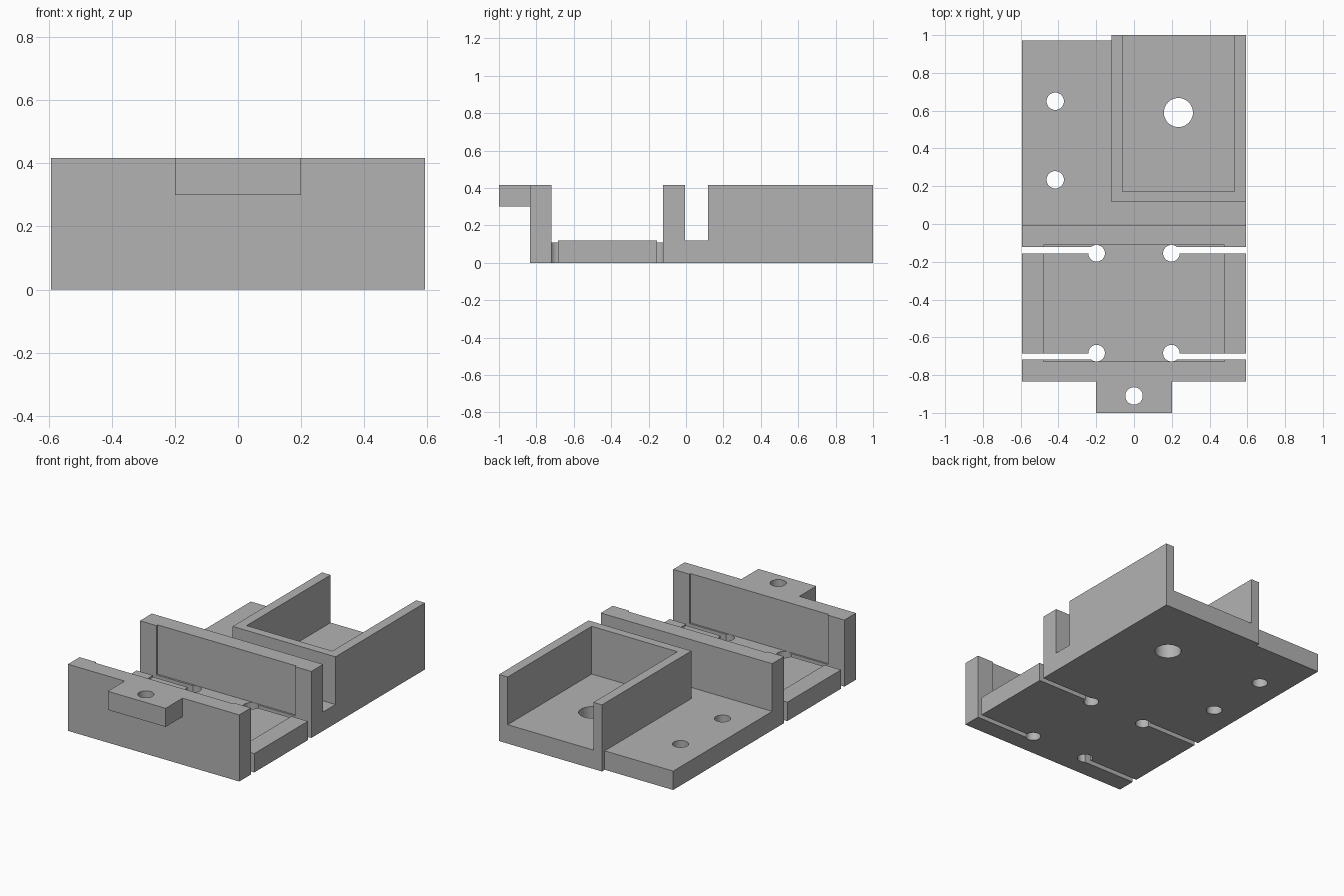
import bpy
import math

cube = bpy.data.objects.get("Cube")
if cube:
    bpy.data.objects.remove(cube, do_unlink=True)

grey = bpy.data.materials.new("plain grey")
grey.use_nodes = True
grey.diffuse_color = (0.45, 0.45, 0.45, 1)
grey.node_tree.nodes["Principled BSDF"].inputs["Base Color"].default_value = (0.45, 0.45, 0.45, 1)

WIDTH, HEIGHT, FLOOR = 0.592, 0.416, 0.118
OUT = 1.3          # cutters run past the block to here
SHELF_EDGE = -0.119


def block(name, x, y, z):
    """Box spanning the given (low, high) ranges."""
    spans = (x, y, z)
    bpy.ops.mesh.primitive_cube_add(size=1, location=[(a + b) / 2 for a, b in spans])
    obj = bpy.context.object
    obj.name = name
    obj.scale = [b - a for a, b in spans]
    bpy.ops.object.transform_apply(location=True, rotation=False, scale=True)
    return obj


def drill(name, x, y, radius):
    """Upright cylinder for a through hole."""
    bpy.ops.mesh.primitive_cylinder_add(vertices=40, radius=radius, depth=2, location=(x, y, 0))
    bpy.context.object.name = name
    return bpy.context.object


# Solid block that all the shapes are milled from
body = block("holder_body", (-WIDTH, WIDTH), (-1, 1), (0, HEIGHT))
cutters = []

# Front mounting tab: clear both sides and underneath
for low, high in ((-OUT, -0.2), (0.2, OUT)):
    cutters.append(block("tab_side_cut", (low, high), (-OUT, -0.833), (-1, 1)))
cutters.append(block("tab_under_cut", (-OUT, OUT), (-OUT, -0.833), (-1, 0.3)))

# Bay between the two upright walls, and its shallow pocket
cutters.append(block("bay_cut", (-OUT, OUT), (-0.718, -0.122), (FLOOR, 1)))
cutters.append(block("pocket_cut", (-0.478, 0.478), (-0.729, -0.11), (0.108, 1)))

# Channel behind the rear wall, low shelf and its shorter end
cutters.append(block("channel_cut", (-OUT, OUT), (-0.005, 0.117), (FLOOR, 1)))
cutters.append(block("shelf_cut", (-OUT, SHELF_EDGE), (0.05, OUT), (FLOOR, 1)))
cutters.append(block("shelf_end_cut", (-OUT, SHELF_EDGE), (0.972, OUT), (-1, 1)))

# Open-backed tray
cutters.append(block("tray_cut", (-0.06, 0.532), (0.171, OUT), (FLOOR, 1)))

# Strap slots with round inner ends
for low, high, centre in ((-0.718, -0.685, -0.684), (-0.155, -0.122, -0.155)):
    for side in (-1, 1):
        x = sorted((side * 0.2, side * OUT))
        cutters.append(block("slot_cut", x, (low, high), (-1, 0.2)))
        cutters.append(drill("slot_end_hole", side * 0.198, centre, 0.044))

# Screw holes
cutters.append(drill("tab_hole", 0, -0.91, 0.046))
cutters.append(drill("tray_hole", 0.235, 0.59, 0.077))
for y in (0.234, 0.65):
    cutters.append(drill("shelf_hole", -0.417, y, 0.046))

# Mill the block, then discard the cutters
bpy.ops.object.select_all(action="DESELECT")
bpy.context.view_layer.objects.active = body
body.select_set(True)
for cutter in cutters:
    cutter.hide_render = True
    mod = body.modifiers.new("cut", "BOOLEAN")
    mod.operation = "DIFFERENCE"
    mod.solver = "EXACT"
    mod.object = cutter
    bpy.ops.object.modifier_apply(modifier=mod.name)
for cutter in cutters:
    bpy.data.objects.remove(cutter, do_unlink=True)

body.data.materials.clear()
body.data.materials.append(grey)
bpy.ops.object.shade_smooth_by_angle(angle=math.radians(30))
